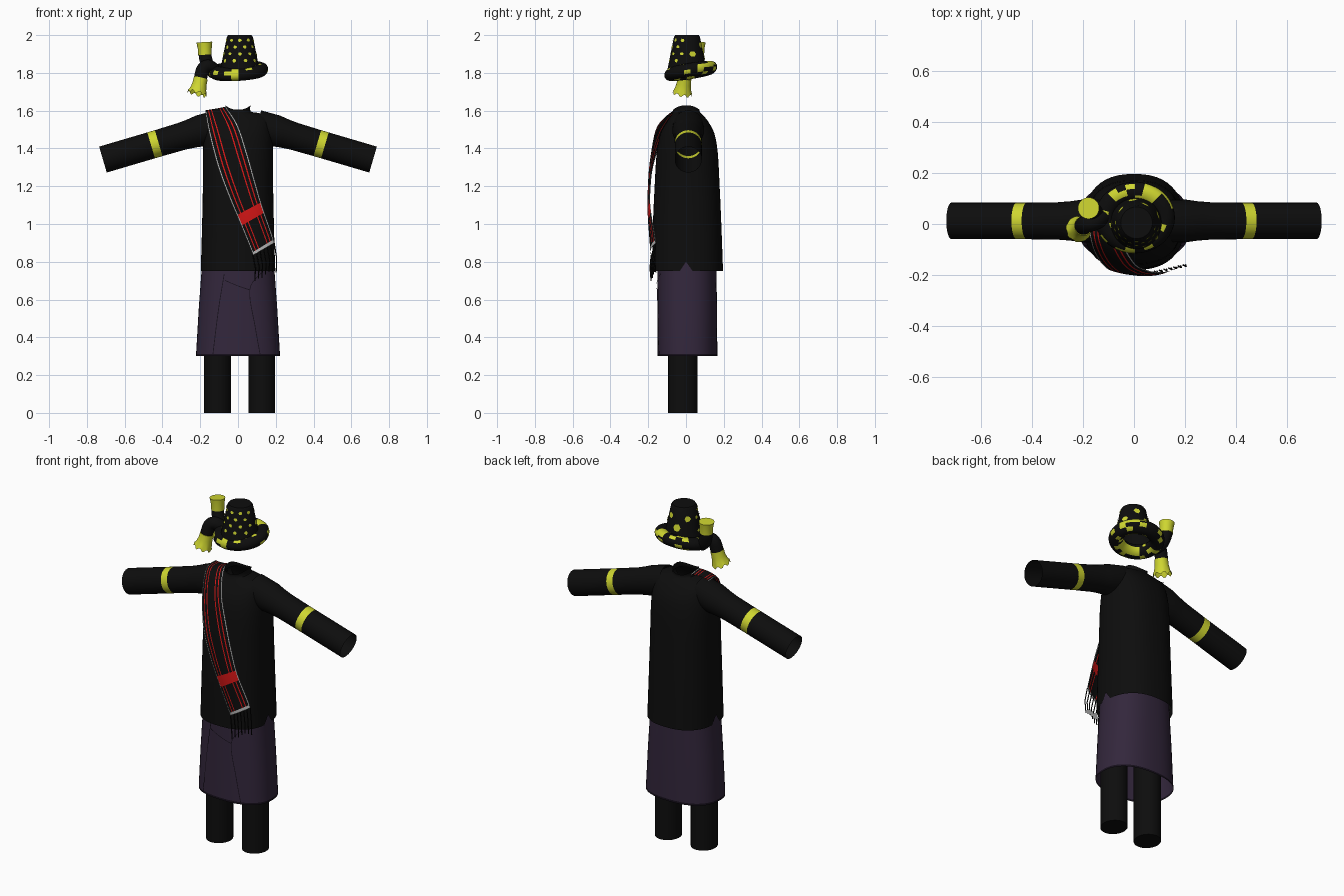
import bpy, bmesh, math, random
from mathutils import Vector

random.seed(4)
cube = bpy.data.objects.get("Cube")
if cube:
    bpy.data.objects.remove(cube, do_unlink=True)


def material(name, r, g, b):
    m = bpy.data.materials.new(name)
    m.use_nodes = True
    m.diffuse_color = (r, g, b, 1)
    bsdf = next(n for n in m.node_tree.nodes if n.type == 'BSDF_PRINCIPLED')
    bsdf.inputs["Base Color"].default_value = (r, g, b, 1)
    bsdf.inputs["Roughness"].default_value = 0.9
    return m


BLACK = material("black cloth", .004, .004, .004)
PURPLE = material("purple cloth", .033, .02, .045)
TRIM = material("dark trim", .008, .005, .011)
YELLOW = material("yellow cloth", .62, .67, .03)
RED = material("red thread", .68, .008, .008)
GREY = material("pale grey thread", .5, .5, .5)


def make(name, verts, faces, mats, index=None):
    """Mesh object from points, faces and a material slot for each face."""
    bm = bmesh.new()
    vs = [bm.verts.new(v) for v in verts]
    for k, f in enumerate(faces):
        face = bm.faces.new([vs[i] for i in f])
        face.material_index = index[k] if index else 0
    bmesh.ops.recalc_face_normals(bm, faces=bm.faces)
    me = bpy.data.meshes.new(name)
    bm.to_mesh(me)
    bm.free()
    for m in mats:
        me.materials.append(m)
    ob = bpy.data.objects.new(name, me)
    bpy.context.collection.objects.link(ob)
    bpy.ops.object.select_all(action='DESELECT')
    ob.select_set(True)
    bpy.context.view_layer.objects.active = ob
    bpy.ops.object.shade_smooth_by_angle(angle=math.radians(40))
    return ob


def loft(name, rings, mats, rule=None, around=True, loop=False, caps=()):
    """Skin a list of equal-length point rows; rule(i, j) picks the material slot."""
    n, rows = len(rings[0]), len(rings)
    faces, index = [], []
    for i in range(rows if loop else rows - 1):
        for j in range(n if around else n - 1):
            a, b = i * n, (i + 1) % rows * n
            k = (j + 1) % n
            faces.append((a + j, a + k, b + k, b + j))
            index.append(rule(i, j) if rule else 0)
    for c in caps:
        start = (c % rows) * n
        faces.append(tuple(range(start, start + n)))
        index.append(rule(min(c % rows, rows - 2), 0) if rule else 0)
    return make(name, [p for r in rings for p in r], faces, mats, index)


def spline(pts, k):
    """Smooth curve through tuples of any length."""
    out = []
    for i in range(len(pts) - 1):
        p0, p1, p2 = pts[max(i - 1, 0)], pts[i], pts[i + 1]
        p3 = pts[min(i + 2, len(pts) - 1)]
        for s in range(k):
            t = s / k
            out.append(tuple(b + t * (c - a) / 2 + t * t * (a - 2.5 * b + 2 * c - d / 2)
                             + t ** 3 * (1.5 * (b - c) + (d - a) / 2)
                             for a, b, c, d in zip(p0, p1, p2, p3)))
    return out + [tuple(pts[-1])]


def ring(z, a, front, back, lift=0, power=2.4, cx=0, cy=0, n=48):
    """Rounded outline with its own front and back depth."""
    pts = []
    for j in range(n):
        u = math.tau * j / n
        c, s = math.cos(u), math.sin(u)
        x = math.copysign(abs(c) ** (2 / power), c) * a
        y = math.copysign(abs(s) ** (2 / power), s) * (back if s > 0 else front)
        pts.append(Vector((cx + x, cy + y, z + lift * c * c)))
    return pts


def tube(name, pts, radii, mats, rule=None, caps=(), n=32, ragged=0):
    """Round tube along a path, optionally with a frilled last ring."""
    pts = [Vector(p) for p in pts]
    rings = []
    for i, p in enumerate(pts):
        d = (pts[min(i + 1, len(pts) - 1)] - pts[max(i - 1, 0)]).normalized()
        q = Vector((-1, 0, 0)).rotation_difference(d)
        last = ragged if i == len(pts) - 1 else 0
        rings.append([p + q @ Vector((0, math.cos(u), math.sin(u))) * radii[i]
                      + d * last * (j // 2 % 2)
                      for j, u in enumerate(math.tau * j / n for j in range(n))])
    return loft(name, rings, mats, rule, caps=caps)


# Jacket body with a standing collar and side vents
profile = [(.75, .197, .18, .196, 0), (1.0, .19, .175, .187, 0), (1.2, .186, .166, .178, 0),
           (1.38, .185, .155, .168, 0), (1.48, .18, .135, .15, 0), (1.535, .165, .105, .122, .02),
           (1.565, .12, .085, .1, .02), (1.59, .068, .07, .075, .005), (1.605, .066, .068, .072, .023)]
body = [ring(*row) for row in spline(profile, 3)]
for j in (0, 24):
    body[0][j].z += .05
loft("jacket", body, [BLACK])

# Sleeves with a yellow armband
stations = [(.1, .082), (.2, .084), (.25, .077), (.3, .073), (.42, .0715), (.46, .0715), (.715, .0715)]
for side, label in ((1, "left"), (-1, "right")):
    path = [(side * x, .012, 1.493 - .295 * (x - .2)) for x, r in stations]
    tube(label + "_sleeve", path, [r for x, r in stations], [BLACK, YELLOW],
         lambda i, j: int(i == 4))

# Trouser legs
for x, label in ((.126, "left"), (-.108, "right")):
    loft(label + "_leg", [ring(z, .071, .077, .077, 0, 2, x, -.017) for z in (0, .6)],
         [BLACK], caps=(0,))

# Wrapped skirt with a dark hem
loft("skirt", [ring(.30, .222, .152, .166), ring(.312, .222, .152, .166),
               ring(.55, .208, .152, .164), ring(.85, .186, .15, .16)],
     [PURPLE, TRIM], lambda i, j: int(i == 0))


def skirt_point(x, z):
    a = .222 - (z - .31) * .06
    return Vector((x, -.004 - .152 * (1 - abs(x / a) ** 2.4) ** (1 / 2.4), z))


# Fold lines of the wrap
folds = {"right_fold": [(-.075, .735), (-.105, .55), (-.135, .31)],
         "left_fold": [(.12, .74), (.06, .65), (.09, .45), (.115, .31)],
         "top_fold": [(-.07, .70), (.0, .67), (.06, .65)]}
for name, pts in folds.items():
    wide = (0, .004) if name == "top_fold" else (.004, 0)
    rows = [[skirt_point(x, z), skirt_point(x + wide[0], z + wide[1])] for x, z in spline(pts, 6)]
    loft(name, rows, [TRIM], around=False)

# Sash over the right shoulder: left and right edge points per row
edges = [(-.175, .04, 1.6, -.06, .04, 1.61), (-.172, -.05, 1.588, -.06, -.04, 1.615),
         (-.15, -.12, 1.47, 0, -.15, 1.52), (-.105, -.175, 1.3, .05, -.18, 1.37),
         (-.05, -.19, 1.15, .095, -.19, 1.21), (.005, -.193, 1.02, .13, -.188, 1.09),
         (.065, -.188, .875, .18, -.165, .945), (.08, -.185, .835, .192, -.16, .90)]
half = [0, .04, .14, .18, .28, .32]
cuts = half + [.5] + [1 - s for s in reversed(half)]
STEP = 10
sash = []
for row in spline(edges, STEP):
    a, b = Vector(row[:3]), Vector(row[3:])
    sash.append([a.lerp(b, s) + Vector((0, -.05 * s * (1 - s), 0)) for s in cuts])


def sash_colour(i, j):
    t = i / STEP
    if t >= 6.4 or j in (0, len(cuts) - 2):
        return 2
    return int(4.8 <= t < 5.2 or j in (2, 4, 7, 9))


loft("sash", sash, [BLACK, RED, GREY], sash_colour, around=False)

# Hanging fringe threads
for k in range(7):
    top = sash[-1][0].lerp(sash[-1][-1], k / 6)
    drop = .13 + .03 * random.random()
    path = [top, top + Vector((.012, -.006, -drop / 2)), top + Vector((.01, .0, -drop))]
    tube("fringe_thread_%d" % (k + 1), path, [.003] * 3, [BLACK], n=5)

# Hat crown
HX, HY = .01, .005


def crown_radius(z):
    return .107 - (z - 1.8) * .2


loft("hat_crown", [ring(z, r, r, r, 0, 2, HX, HY) for z, r in
                   [(z, crown_radius(z)) for z in (1.8, 1.9, 1.99)] + [(2.0, .062)]],
     [BLACK], caps=(-1,))

# Yellow spots on the crown: small at the front, large and few at the back
spots = [(180 + 36 * k + 18 * (row % 2), 1.865 + .036 * row, .0105)
         for row in range(4) for k in range(5)]
spots += [(20, 1.9, .02), (65, 1.95, .019), (100, 1.89, .022), (140, 1.94, .018)]
verts, faces = [], []
for angle, z, size in spots:
    start = len(verts)
    for k in range(6):
        w = math.tau * k / 6
        h = z + size * math.sin(w) * random.uniform(.7, 1.1)
        r = crown_radius(h) + .003
        u = math.radians(angle) + size * math.cos(w) / r
        verts.append((HX + r * math.cos(u), HY + r * math.sin(u), h))
    faces.append(range(start, start + 6))
make("crown_spots", verts, faces, [YELLOW])

# Rolled brim with yellow patches
RINGS, SIDES = 72, 20
brim = []
for i in range(RINGS):
    u = math.tau * i / RINGS
    row = []
    for j in range(SIDES):
        v = math.tau * j / SIDES
        x = (.117 + .04 * math.cos(v)) * math.cos(u)
        y = (.1 + .04 * math.cos(v)) * math.sin(u)
        row.append(Vector((.003 + x, .025 + y, 1.81 + .16 * y + .06 * x + .036 * math.sin(v))))
    brim.append(row)
patches = {(a, b) for a in range(24) for b in range(10) if random.random() < .24}


def brim_colour(i, j):
    u, v = 360 * i / RINGS, 360 * j / SIDES
    big = 40 < u < 75 and 10 < v < 120
    inner = 220 < u < 320 and 170 < v < 250
    return int(big or inner or (i // 3, j // 2) in patches)


loft("hat_brim", brim, [BLACK, YELLOW], brim_colour, loop=True)

# Tied scarf ends beside the hat
up = spline([(-.125, .03, 1.8), (-.155, .045, 1.83), (-.17, .055, 1.87), (-.175, .06, 1.9)], 5)
tube("upper_scarf_end", up, [.034] * len(up), [BLACK])
tube("upper_scarf_cup", [(-.175, .06, 1.895), (-.176, .061, 1.93), (-.178, .062, 1.962)],
     [.036, .037, .042], [YELLOW], caps=(0, -1))
down = spline([(-.12, .03, 1.81), (-.155, .01, 1.835), (-.185, 0, 1.82), (-.2, -.008, 1.765)], 6)
tube("lower_scarf_end", down, [.035] * len(down), [BLACK])
tube("lower_scarf_cup", [(-.197, -.008, 1.772), (-.204, -.012, 1.74), (-.21, -.016, 1.715),
                         (-.215, -.019, 1.697)],
     [.037, .038, .043, .051], [YELLOW], caps=(0,), ragged=.012)
